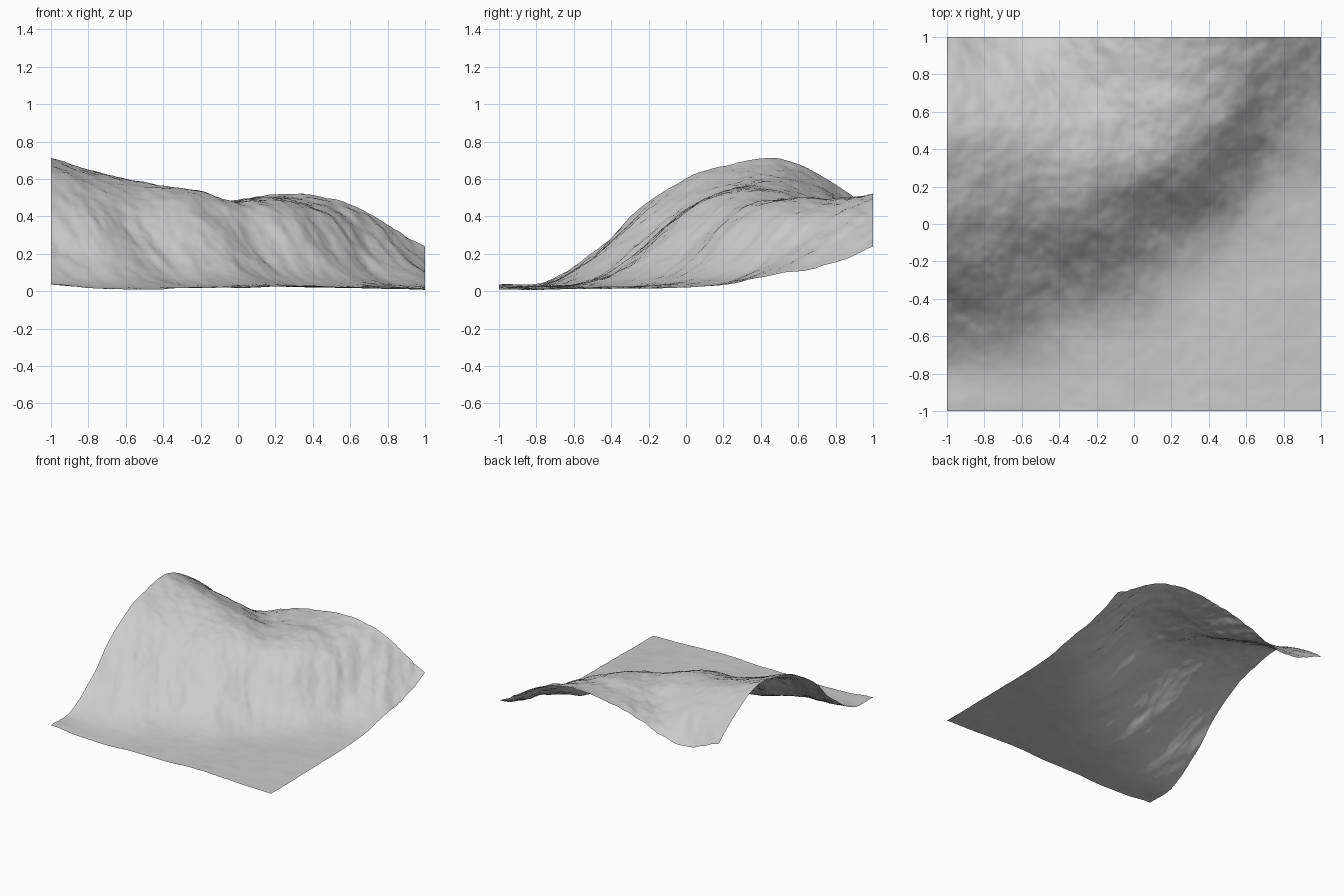
import bpy, bmesh, math
from mathutils import Vector, noise

if "Cube" in bpy.data.objects:
    bpy.data.objects.remove(bpy.data.objects["Cube"])

# Coarse survey heights: one row per x (-1..1), columns y (-1..1), step 0.25
H = [
    (.045, .06, .21, .445, .61, .69, .715, .61, .43),
    (.025, .045, .17, .37, .53, .61, .64, .54, .33),
    (.015, .035, .115, .28, .45, .555, .58, .49, .37),
    (.025, .03, .075, .21, .41, .535, .535, .46, .43),
    (.03, .035, .055, .14, .30, .47, .49, .475, .49),
    (.035, .03, .035, .065, .17, .375, .475, .50, .535),
    (.03, .03, .03, .035, .075, .20, .385, .455, .50),
    (.025, .025, .027, .03, .045, .085, .185, .285, .385),
    (.015, .016, .02, .022, .027, .05, .10, .145, .25),
]
N = 144  # grid cells per side


def spline(vals, t):
    """Catmull-Rom through evenly spaced values, t in 0..1."""
    n = len(vals) - 1
    i = min(int(t * n), n - 1)
    f = t * n - i
    b, c = vals[i], vals[i + 1]
    a = vals[i - 1] if i > 0 else 2 * b - c
    d = vals[i + 2] if i + 2 <= n else 2 * c - b
    return b + 0.5 * f * (c - a + f * (2*a - 5*b + 4*c - d + f * (3 * (b - c) + d - a)))


def base(x, y):
    return spline([spline(row, (y + 1) / 2) for row in H], (x + 1) / 2)


def height(x, y):
    z = base(x, y)
    # spurs and gullies run down the steep face, fading on flats and at edges
    along, down = .83 * x + .55 * y, .55 * x - .83 * y
    steep = max(0, min(1, z / .2)) * max(0, min(1, (.62 - z) / .25))
    edge = min(1, (1 - abs(x)) / .25)
    spur = .022 * math.cos(2 * math.pi * (along + .20) / .65)
    rough = noise.fractal(Vector((along * 8, down * 3, 3)), .9, 2, 4)
    fine = noise.fractal(Vector((x * 7, y * 7, 9)), .9, 2, 4)
    z += steep * (edge * spur + .015 * rough)
    z += .009 * fine * min(1, .15 + z / .25)
    return max(z, 0.0)


# Hillside terrain sheet
bm = bmesh.new()
grid = [[bm.verts.new((x, y, height(x, y)))
         for y in (-1 + 2 * j / N for j in range(N + 1))]
        for x in (-1 + 2 * i / N for i in range(N + 1))]
for i in range(N):
    for j in range(N):
        bm.faces.new((grid[i][j], grid[i+1][j], grid[i+1][j+1], grid[i][j+1]))
low = min(v.co.z for v in bm.verts)
for v in bm.verts:
    v.co.z -= low * 0.5  # valley floor rests just above z = 0
for f in bm.faces:
    f.smooth = True
mesh = bpy.data.meshes.new("hillside_terrain")
bm.to_mesh(mesh)
bm.free()
terrain = bpy.data.objects.new("hillside_terrain", mesh)
bpy.context.collection.objects.link(terrain)
